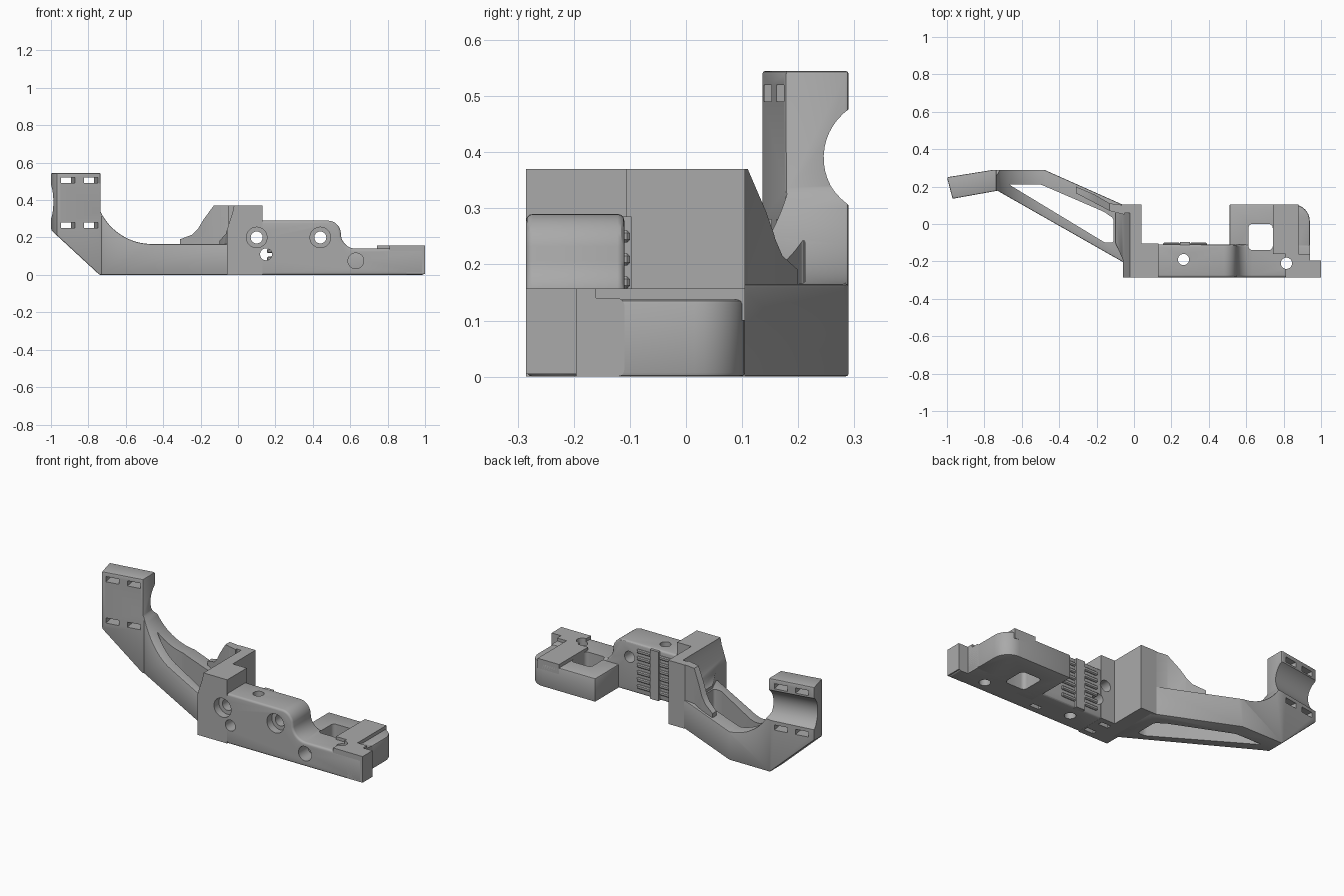
import bpy, bmesh, math
from mathutils import Matrix, Vector

if "Cube" in bpy.data.objects:
    bpy.data.objects.remove(bpy.data.objects["Cube"])

gray = bpy.data.materials.new("mid_gray")
gray.use_nodes = True
gray.diffuse_color = (0.4, 0.4, 0.4, 1)
gray.node_tree.nodes["Principled BSDF"].inputs["Base Color"].default_value = (0.4, 0.4, 0.4, 1)


def make(name, bm):
    bmesh.ops.recalc_face_normals(bm, faces=bm.faces)
    me = bpy.data.meshes.new(name)
    bm.to_mesh(me)
    bm.free()
    me.materials.append(gray)
    ob = bpy.data.objects.new(name, me)
    bpy.context.collection.objects.link(ob)
    return ob


def prism(name, pts, axis, lo, hi, r=0):
    """Extrude a 2D outline along y or z, optionally rounding its corners."""
    bm = bmesh.new()
    place = (lambda a, b, h: (a, h, b)) if axis == "y" else (lambda a, b, h: (a, b, h))
    low = [bm.verts.new(place(a, b, lo)) for a, b in pts]
    high = [bm.verts.new(place(a, b, hi)) for a, b in pts]
    n = len(pts)
    bm.faces.new(low)
    bm.faces.new(high)
    for i in range(n):
        j = (i + 1) % n
        bm.faces.new((low[i], low[j], high[j], high[i]))
    if r:
        bm.edges.ensure_lookup_table()
        k = 1 if axis == "y" else 2
        sides = [e for e in bm.edges if abs(e.verts[0].co[k] - e.verts[1].co[k]) > 1e-5]
        bmesh.ops.bevel(bm, geom=sides, offset=r, segments=5, profile=0.5, affect="EDGES")
    return make(name, bm)


def box(name, x0, x1, y0, y1, z0, z1, r=0):
    return prism(name, [(x0, y0), (x1, y0), (x1, y1), (x0, y1)], "z", z0, z1, r)


def rod(name, centre, r, length, direction, sides=32):
    bm = bmesh.new()
    bmesh.ops.create_cone(bm, cap_ends=True, segments=sides, radius1=r, radius2=r, depth=length)
    turn = Vector((0, 0, 1)).rotation_difference(Vector(direction)).to_matrix().to_4x4()
    bm.transform(Matrix.Translation(centre) @ turn)
    return make(name, bm)


def apply(ob, mod):
    bpy.ops.object.select_all(action="DESELECT")
    bpy.context.view_layer.objects.active = ob
    ob.select_set(True)
    bpy.ops.object.modifier_apply(modifier=mod.name)


def combine(ob, other, how="DIFFERENCE"):
    mod = ob.modifiers.new("combine", "BOOLEAN")
    mod.operation, mod.solver, mod.object = how, "EXACT", other
    apply(ob, mod)
    bpy.data.objects.remove(other)


def soften(ob, width, segments=2):
    mod = ob.modifiers.new("soften", "BEVEL")
    mod.width, mod.segments, mod.limit_method = width, segments, "ANGLE"
    mod.angle_limit = math.radians(40)
    apply(ob, mod)


def arc(cx, cy, r, start, end, n=12):
    angles = [math.radians(start + (end - start) * i / n) for i in range(n + 1)]
    return [(cx + r * math.cos(a), cy + r * math.sin(a)) for a in angles]


# Arm and clamp head: plan outline intersected with the side silhouette
arm = prism("arm_and_head", [(-0.03, -0.22), (-0.73, 0.178), (-0.97, 0.135), (-1, 0.25),
            (-0.75, 0.29), (-0.48, 0.29), (-0.03, 0.09)], "z", -0.1, 0.7)
outline = [(0.1, 0), (-0.74, 0), (-1, 0.24), (-1, 0.545), (-0.735, 0.545)]
outline += arc(-0.46, 0.47, 0.305, 206, 270, 16) + [(0.1, 0.165)]
combine(arm, prism("silhouette", outline, "y", -0.6, 0.6), "INTERSECT")
soften(arm, 0.01)

# Open pocket between the two rails
combine(arm, prism("pocket", [(-0.67, 0.212), (-0.5, 0.212), (-0.16, 0.065), (-0.11, 0.03),
        (-0.11, -0.1), (-0.155, -0.1)], "z", -0.1, 0.7, 0.012))

# Round seat across the back of the head, and strap slots through it
tilt = math.radians(10)
along = Vector((math.cos(tilt), math.sin(tilt), 0))
back = Vector((-math.sin(tilt), math.cos(tilt), 0))
head = Vector((-0.86, 0.212, 0))
combine(arm, rod("seat_cutter", head + back * 0.118 + Vector((0, 0, 0.39)), 0.107, 0.36, along, 48))
for z in (0.265, 0.505):
    for s in (-0.06, 0.065):
        slot = box("slot_cutter", -0.038, 0.038, -0.2, 0.2, -0.015, 0.015)
        slot.data.transform(Matrix.Translation(head + along * s + Vector((0, 0, z)))
                            @ Matrix.Rotation(tilt, 4, "Z"))
        combine(arm, slot)

# Curved gusset standing on the back rail
gusset = prism("gusset", [(-0.31, 0.165), (-0.31, 0.2), (-0.21, 0.157), (-0.13, 0.11),
               (-0.05, 0.1), (-0.05, 0.05), (-0.13, 0.07)], "z", 0.1, 0.37)
combine(gusset, prism("gusset_shape", [(0, 0.1), (-0.31, 0.1), (-0.31, 0.19), (-0.245, 0.215),
        (-0.215, 0.245), (-0.185, 0.295), (-0.13, 0.37), (0, 0.37)], "y", -0.1, 0.4), "INTERSECT")

# Upright wall, hollowed on the side toward the arm
wall = prism("upright_wall", [(-0.06, -0.285), (0.13, -0.285), (0.13, -0.105), (0.04, -0.105),
             (0.04, 0.105), (-0.06, 0.105), (-0.1, 0.08), (-0.1, -0.1), (-0.06, -0.19)], "z", 0, 0.37)
hollow = [(-0.3, 0.17), (-0.11, 0.17), (-0.065, 0.22), (-0.05, 0.27), (-0.03, 0.33),
          (-0.02, 0.38), (-0.3, 0.38)]
combine(wall, prism("hollow_cutter", hollow, "y", -0.4, 0.06))

# Front body with its hump and sweeping step
body_shape = [(0.12, 0), (0.995, 0), (0.995, 0.14)]
body_shape += arc(0.63, 0.22, 0.08, 270, 190, 8) + arc(0.48, 0.22, 0.07, 10, 90, 8) + [(0.12, 0.29)]
body = prism("front_body", body_shape, "y", -0.285, -0.11)
soften(body, 0.012, 3)
combine(body, box("end_notch", 0.94, 1.1, -0.195, 0, -0.1, 0.4))

# Hooked loop behind the right end
loop_shape = [(0.51, -0.2), (0.94, -0.2)] + arc(0.85, 0.015, 0.09, 0, 90, 8) + [(0.51, 0.105)]
loop = prism("rear_loop", loop_shape, "z", 0, 0.137)
soften(loop, 0.007)
window = ((0.612, 0.742, -0.14, 0.0, -0.1, 0.5, 0.022))
combine(loop, box("window_cutter", *window))
combine(body, box("window_cutter", *window))

# Raised pads on the right end
pads = [box("end_pad", 0.81, 1.0, -0.285, -0.195, 0.1, 0.157),
        box("pad_neck", 0.81, 0.94, -0.195, -0.16, 0.1, 0.157),
        box("rear_pad", 0.742, 0.88, -0.16, 0.105, 0.1, 0.157)]
end_block = box("end_block", 0.9, 1.0, -0.285, -0.195, 0.005, 0.15)

# Counterbored bolt holes and plain holes
for ob, x in ((wall, 0.1), (body, 0.1), (body, 0.44), (wall, 0.15), (body, 0.15)):
    if x == 0.15:
        combine(ob, rod("pin_cutter", (x, -0.2, 0.11), 0.032, 0.5, (0, 1, 0)))
    else:
        combine(ob, rod("bolt_cutter", (x, -0.2, 0.2), 0.032, 0.5, (0, 1, 0)))
        combine(ob, rod("counterbore", (x, -0.29, 0.2), 0.055, 0.1, (0, 1, 0)))
combine(body, rod("side_hole", (0.63, -0.25, 0.075), 0.042, 0.16, (0, 1, 0)))
for ob, x, y in ((body, 0.265, -0.19), (body, 0.815, -0.21), (loop, 0.815, -0.21),
                 (pads[0], 0.815, -0.21), (pads[1], 0.815, -0.21)):
    combine(ob, rod("vertical_hole", (x, y, 0.1), 0.03, 0.7, (0, 0, 1)))

# Shallow slots underneath
for ob, x, y in ((body, 0.46, -0.23), (wall, 0.07, -0.15), (wall, 0.09, -0.24)):
    combine(ob, box("foot_slot", x - 0.03, x + 0.03, y - 0.013, y + 0.013, -0.02, 0.03))

# Grip ridges and centre bar on the back of the body
for i in range(6):
    z = 0.045 + i * 0.041
    for side, x0 in (("inner", 0.155), ("outer", 0.3)):
        ridge = box(side + "_grip_ridge", x0, x0 + 0.09, -0.13, -0.1, z - 0.011, z + 0.011)
        soften(ridge, 0.005, 1)
box("grip_bar", 0.245, 0.3, -0.13, -0.097, 0.0, 0.285)

# Smooth shading with sharp edges kept
bpy.ops.object.select_all(action="DESELECT")
for ob in bpy.context.collection.objects:
    if ob.type == "MESH" and ob.data.materials and ob.data.materials[0] == gray:
        ob.select_set(True)
        bpy.context.view_layer.objects.active = ob
bpy.ops.object.shade_smooth_by_angle(angle=math.radians(30))
